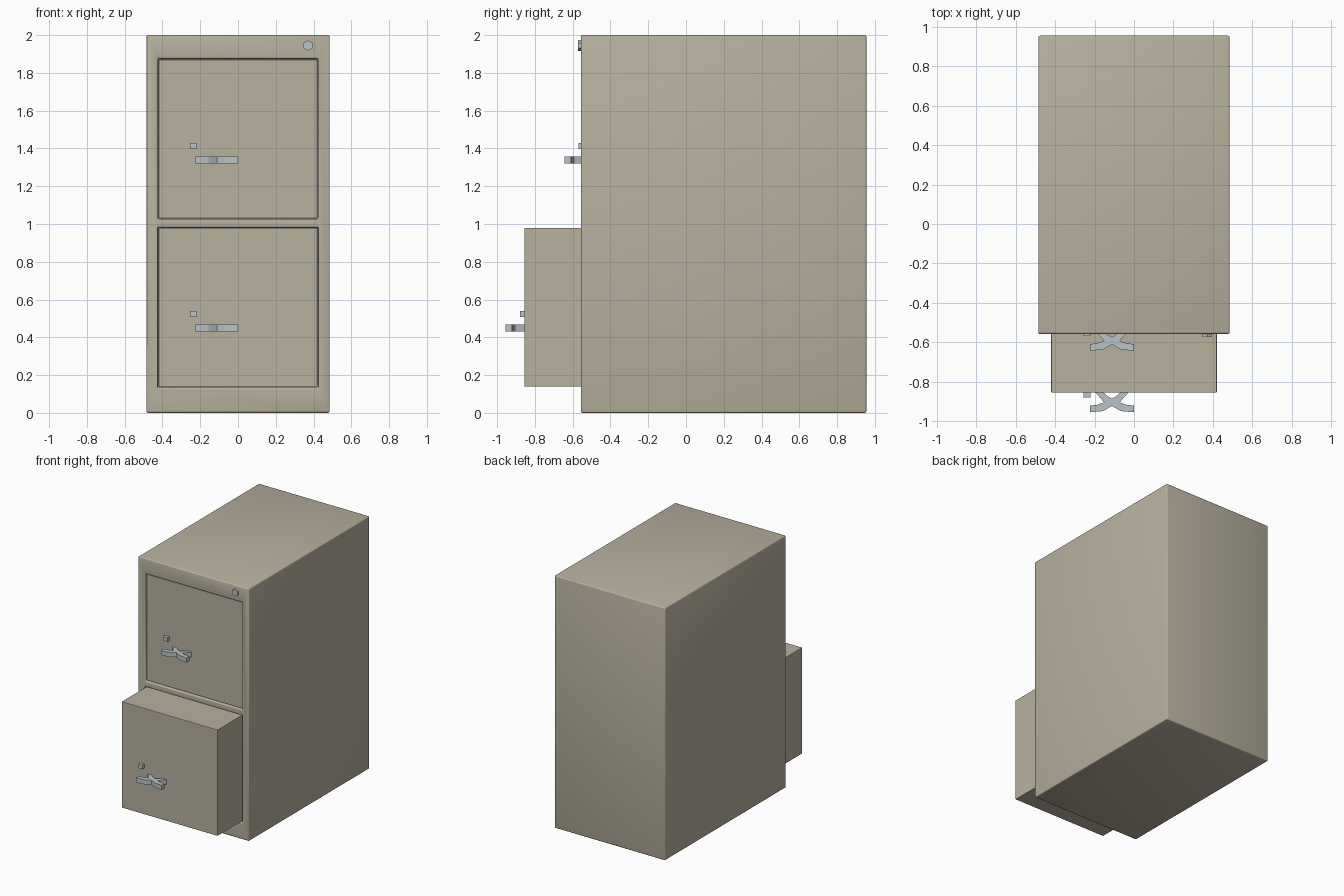
import bpy, bmesh, math
from mathutils import Matrix, Vector

if "Cube" in bpy.data.objects:
    bpy.data.objects.remove(bpy.data.objects["Cube"])


def material(name, rgb):
    m = bpy.data.materials.new(name)
    m.diffuse_color = (*rgb, 1)
    m.use_nodes = True
    m.node_tree.nodes["Principled BSDF"].inputs["Base Color"].default_value = m.diffuse_color
    return m


PAINT = material("beige_paint", (0.48, 0.44, 0.345))
METAL = material("grey_metal", (0.49, 0.55, 0.57))


def finish(name, bm, mat, bevel=0.0):
    bmesh.ops.recalc_face_normals(bm, faces=bm.faces[:])
    me = bpy.data.meshes.new(name)
    bm.to_mesh(me)
    bm.free()
    ob = bpy.data.objects.new(name, me)
    bpy.context.collection.objects.link(ob)
    me.materials.append(mat)
    if bevel:
        b = ob.modifiers.new("bevel", 'BEVEL')
        b.width, b.segments = bevel, 2
    return ob


def add_box(bm, lo, hi):
    lo, hi = Vector(lo), Vector(hi)
    mat = Matrix.Translation((lo + hi) / 2) @ Matrix.Diagonal((*(hi - lo), 1))
    return bmesh.ops.create_cube(bm, size=1, matrix=mat)["verts"]


def box(name, lo, hi, mat, bevel=0.0):
    bm = bmesh.new()
    add_box(bm, lo, hi)
    return finish(name, bm, mat, bevel)


def drawer(name, front, z0, z1):
    # open-topped box: outer and inner shells joined round the rim
    bm = bmesh.new()
    add_box(bm, (-0.42, front, z0), (0.42, front + 1.18, z1))
    add_box(bm, (-0.395, front + 0.045, z0 + 0.025), (0.395, front + 1.155, z1))
    bm.normal_update()
    tops = [f for f in bm.faces if f.normal.z > 0.9]
    rim = [e for f in tops for e in f.edges]
    bmesh.ops.delete(bm, geom=tops, context='FACES_ONLY')
    bmesh.ops.bridge_loops(bm, edges=rim)
    return finish(name, bm, PAINT, 0.003)


def label_frame(name, y, z0, z1):
    bm = bmesh.new()
    f = bm.faces.new([bm.verts.new((x, y, z)) for x, z in
                      ((-0.18, z0), (0.175, z0), (0.175, z1), (-0.18, z1))])
    bmesh.ops.inset_region(bm, faces=[f], thickness=0.02)
    bmesh.ops.delete(bm, geom=[f], context='FACES_ONLY')
    r = bmesh.ops.extrude_face_region(bm, geom=bm.faces[:])
    vs = [v for v in r["geom"] if isinstance(v, bmesh.types.BMVert)]
    bmesh.ops.translate(bm, verts=vs, vec=(0, -0.009, 0))
    return finish(name, bm, METAL)


def handle(name, y, z):
    # mirrored half profile seen from above, extruded upwards
    half = [(0, -0.068), (0.045, -0.094), (0.112, -0.1), (0.112, -0.066),
            (0.075, -0.062), (0.04, -0.05), (0.058, -0.028), (0.085, 0.002),
            (0.045, 0.002), (0.02, -0.02), (0, -0.03)]
    bm = bmesh.new()
    for s in (1, -1):
        f = bm.faces.new([bm.verts.new((s * px - 0.112, y + py, z)) for px, py in half])
        r = bmesh.ops.extrude_face_region(bm, geom=[f])
        vs = [v for v in r["geom"] if isinstance(v, bmesh.types.BMVert)]
        bmesh.ops.translate(bm, verts=vs, vec=(0, 0, 0.037))
    # drop the hidden walls on the mirror plane, then weld
    mid = [f for f in bm.faces if all(abs(v.co.x + 0.112) < 1e-5 for v in f.verts)]
    bmesh.ops.delete(bm, geom=mid, context='FACES_ONLY')
    bmesh.ops.remove_doubles(bm, verts=bm.verts[:], dist=1e-5)
    return finish(name, bm, METAL)


# cabinet shell with a cavity for each drawer
body = box("cabinet_body", (-0.485, -0.557, 0), (0.485, 0.955, 2), PAINT)
cutters = []
for z0, z1 in ((0.14, 0.978), (1.03, 1.872)):
    c = box("cavity_cutter", (-0.424, -0.7, z0 - 0.004), (0.424, 0.85, z1 + 0.004), PAINT)
    c.hide_render = True
    cutters.append(c)
    m = body.modifiers.new("cavity", 'BOOLEAN')
    m.operation, m.object, m.solver = 'DIFFERENCE', c, 'EXACT'
bev = body.modifiers.new("bevel", 'BEVEL')
bev.width, bev.segments = 0.009, 3
bpy.context.view_layer.objects.active = body
body.select_set(True)
for m in list(body.modifiers):
    bpy.ops.object.modifier_apply(modifier=m.name)
bpy.ops.object.shade_smooth_by_angle(angle=math.radians(35))
for c in cutters:
    bpy.data.objects.remove(c)

# drawers with label frame, latch button and handle
for tag, y, z, lab in (("lower", -0.855, 0.14, 0.645), ("upper", -0.543, 1.03, 1.56)):
    drawer(tag + "_drawer", y, z, z + 0.84)
    label_frame(tag + "_label_frame", y + 0.001, lab, lab + 0.163)
    box(tag + "_latch_button", (-0.255, y - 0.025, z + 0.367),
        (-0.221, y + 0.002, z + 0.4), METAL)
    handle(tag + "_handle", y, z + 0.29)

# six-sided lock in the top rail
bm = bmesh.new()
rot = Matrix.Translation((0.372, -0.563, 1.945)) @ Matrix.Rotation(math.pi / 2, 4, 'X')
bmesh.ops.create_cone(bm, cap_ends=True, segments=6, radius1=0.028, radius2=0.028,
                      depth=0.02, matrix=rot)
finish("lock", bm, METAL)
